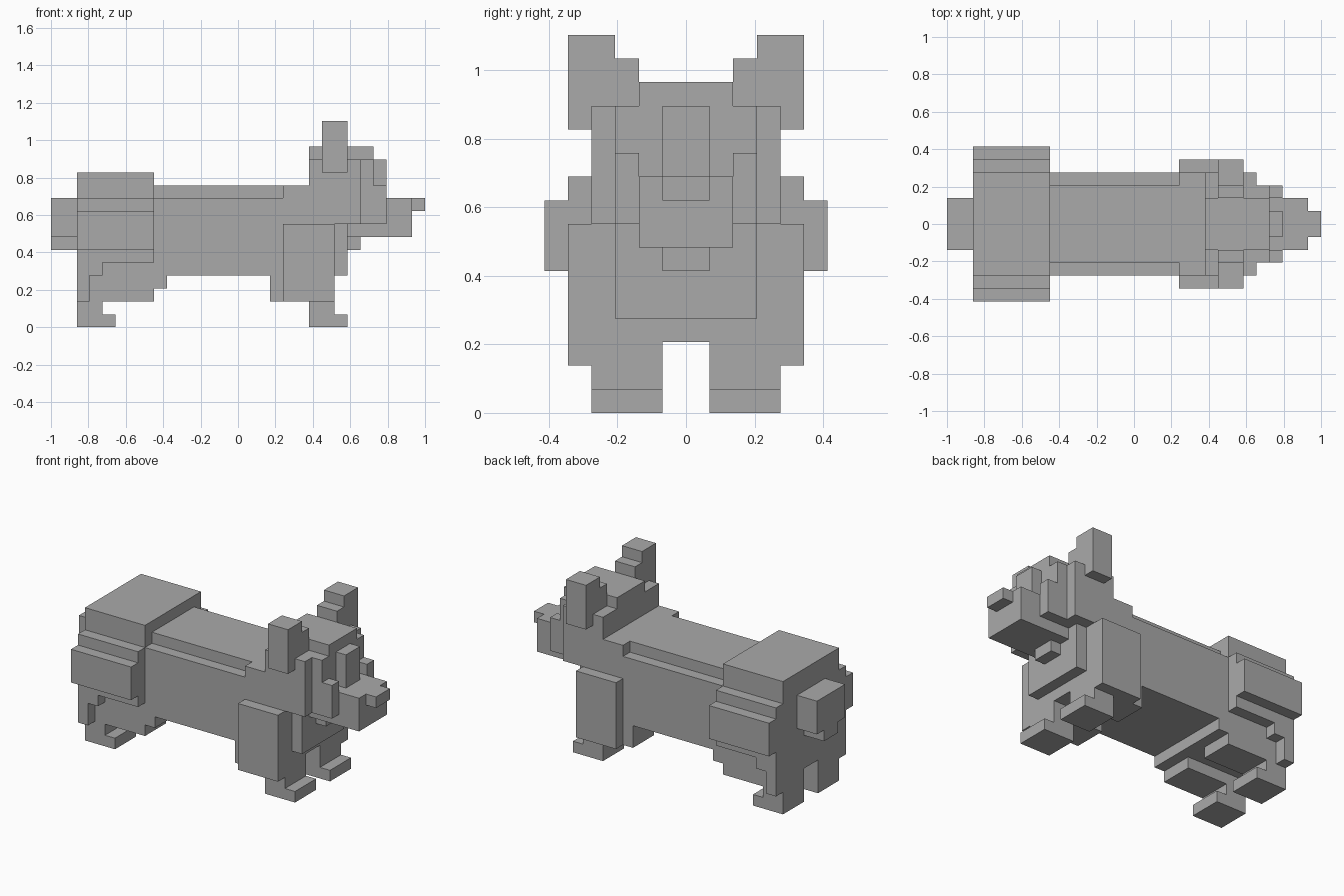
import bpy
import bmesh
from mathutils import Matrix, Vector

UNIT = 2 / 29          # one block of the model
CENTRE = 14.5          # blocks from the tail tip to the middle

cube = bpy.data.objects.get("Cube")
if cube:
    bpy.data.objects.remove(cube, do_unlink=True)

grey = bpy.data.materials.new("plain grey")
grey.use_nodes = True
colour = (0.4, 0.4, 0.4, 1)
grey.diffuse_color = colour
grey.node_tree.nodes["Principled BSDF"].inputs["Base Color"].default_value = colour


def add_box(bm, xs, ys, zs):
    """Add a block given its ranges in units."""
    low = Vector((xs[0] - CENTRE, ys[0], zs[0])) * UNIT
    high = Vector((xs[1] - CENTRE, ys[1], zs[1])) * UNIT
    place = Matrix.Translation((low + high) / 2) @ Matrix.Diagonal((high - low).to_4d())
    place[3][3] = 1
    bmesh.ops.create_cube(bm, size=1, matrix=place)


def finish(name, bm):
    mesh = bpy.data.meshes.new(name)
    bm.to_mesh(mesh)
    bm.free()
    mesh.materials.append(grey)
    bpy.context.collection.objects.link(bpy.data.objects.new(name, mesh))


def central(name, *blocks):
    """Blocks across the middle: x range, half width, z range."""
    bm = bmesh.new()
    for xs, half, zs in blocks:
        add_box(bm, xs, (-half, half), zs)
    finish(name, bm)


def paired(name, *blocks):
    """Blocks on both sides: x range, y range, z range."""
    for side, sign in (("left", 1), ("right", -1)):
        bm = bmesh.new()
        for xs, (inner, outer), zs in blocks:
            add_box(bm, xs, sorted((sign * inner, sign * outer)), zs)
        finish(f"{side}_{name}", bm)


# Trunk
central("body", ((8, 18), 4, (4, 10)), ((8, 18), 3, (10, 11)))
central("shoulders", ((18, 22), 4, (4, 8)), ((18, 20), 4, (8, 11)))
central("chest", ((22, 23), 3, (4, 8)))
central("front_underside", ((17, 22), 4, (3, 4)))
central("hips", ((2, 8), 4, (4, 12)))
central("rear_underside", ((2, 9), 4, (3, 4)))
central("tail", ((0, 2), 2, (7, 10)), ((0, 2), 1, (6, 7)))

# Head
central("head", ((20, 24), 4, (8, 13)), ((24, 25), 3, (8, 13)))
central("crown", ((20, 25), 2, (13, 14)))
central("brow_ridge", ((25, 26), 1, (10, 13)))
central("snout", ((23, 28), 2, (7, 10)))
central("chin", ((23, 24), 1, (6, 7)))
central("nose", ((28, 29), 1, (9, 10)))
paired("cheek", ((25, 26), (2, 3), (8, 11)))
paired("ear", ((21, 23), (3, 5), (12, 16)), ((21, 23), (2, 3), (13, 15)))

# Legs
paired("thigh", ((2, 8), (4, 5), (5, 10)), ((2, 4), (4, 5), (4, 5)),
       ((2, 3), (4, 5), (2, 4)), ((2, 8), (5, 6), (6, 9)))
paired("front_upper_leg", ((18, 22), (4, 5), (2, 8)))
paired("rear_leg", ((2, 8), (1, 4), (2, 3)), ((2, 4), (1, 4), (1, 2)))
paired("front_leg", ((17, 22), (1, 4), (2, 3)), ((20, 22), (1, 4), (1, 2)))
paired("rear_foot", ((2, 5), (1, 4), (0, 1)))
paired("front_foot", ((20, 23), (1, 4), (0, 1)))
